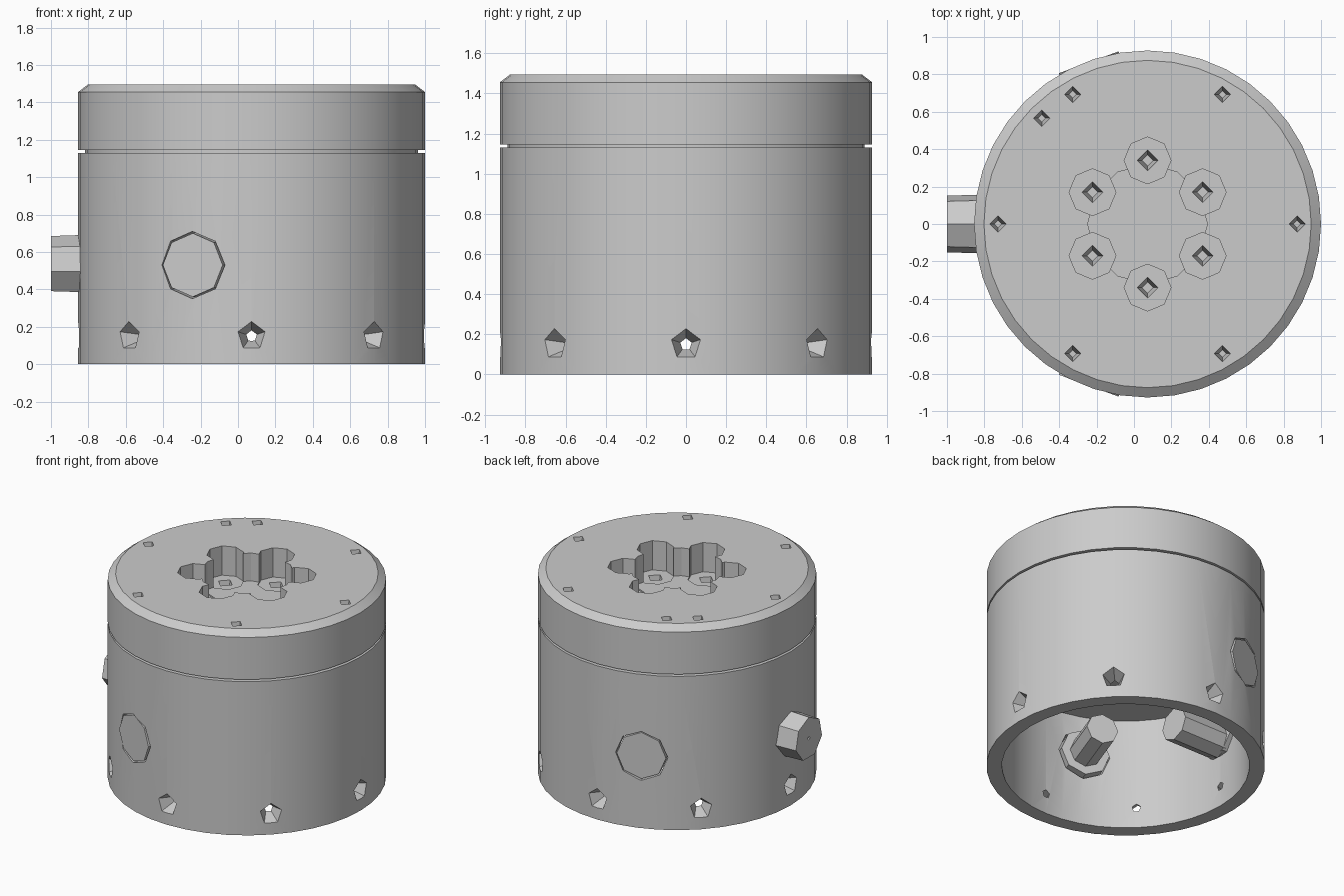
import bpy, bmesh, math
from mathutils import Vector, Matrix

if "Cube" in bpy.data.objects:
    bpy.data.objects.remove(bpy.data.objects["Cube"], do_unlink=True)

CX = 0.0725   # body axis, offset because of the side peg
R = 0.9275    # outer radius
INNER = 0.825
CEILING = 0.82
PORT_Z = 0.53

grey = bpy.data.materials.new("plain grey")
grey.use_nodes = True
grey.diffuse_color = (0.6, 0.6, 0.6, 1)
grey.node_tree.nodes["Principled BSDF"].inputs["Base Color"].default_value = (0.6, 0.6, 0.6, 1)


def make_object(name, bm):
    bmesh.ops.recalc_face_normals(bm, faces=bm.faces)
    mesh = bpy.data.meshes.new(name)
    bm.to_mesh(mesh)
    bm.free()
    mesh.materials.append(grey)
    obj = bpy.data.objects.new(name, mesh)
    bpy.context.collection.objects.link(obj)
    return obj


def add_cone(bm, start, end, r1, r2, sides):
    """Capped cone or prism between two points."""
    start, end = Vector(start), Vector(end)
    axis = end - start
    turn = axis.to_track_quat('Z', 'Y').to_matrix().to_4x4()
    bmesh.ops.create_cone(bm, cap_ends=True, segments=sides, radius1=r1, radius2=r2,
                          depth=axis.length,
                          matrix=Matrix.Translation((start + end) / 2) @ turn)


def polar(angle, radius, z):
    a = math.radians(angle)
    return CX + radius * math.cos(a), radius * math.sin(a), z


def lathe(name, profile, steps):
    bm = bmesh.new()
    verts = [bm.verts.new((CX + r, 0, z)) for r, z in profile]
    edges = [bm.edges.new(pair) for pair in zip(verts, verts[1:])]
    bmesh.ops.spin(bm, geom=verts + edges, cent=(CX, 0, 0), axis=(0, 0, 1),
                   angle=math.tau, steps=steps, use_merge=True)
    bmesh.ops.remove_doubles(bm, verts=bm.verts, dist=1e-5)
    return make_object(name, bm)


def cut(target, bm):
    cutter = make_object("cutter", bm)
    cutter.hide_render = True
    mod = target.modifiers.new("cut", 'BOOLEAN')
    mod.operation, mod.solver, mod.object = 'DIFFERENCE', 'EXACT', cutter
    bpy.context.view_layer.objects.active = target
    bpy.ops.object.modifier_apply(modifier=mod.name)
    bpy.data.objects.remove(cutter, do_unlink=True)


def smooth(obj):
    bpy.ops.object.select_all(action='DESELECT')
    obj.select_set(True)
    bpy.context.view_layer.objects.active = obj
    bpy.ops.object.shade_smooth_by_angle(angle=math.radians(25))


# Hollow housing with lid, seam groove and chamfered top edge
housing = lathe("housing", [
    (0, CEILING), (INNER, CEILING), (INNER, 0), (R, 0), (R, 1.13), (0.89, 1.13),
    (0.89, 1.145), (R, 1.145), (R, 1.455), (0.875, 1.495), (0, 1.495)], 40)

# Central pocket in the lid
bm = bmesh.new()
add_cone(bm, (CX, 0, 1.29), (CX, 0, 1.6), 0.32, 0.32, 12)
cut(housing, bm)

# Six round lobes around the pocket, then their tapered screw holes
for r1, r2, low, high, sides in ((0.125, 0.125, 1.28, 1.6, 8), (0.03, 0.06, 1.16, 1.3, 4)):
    bm = bmesh.new()
    for i in range(6):
        a = 30 + i * 60
        add_cone(bm, polar(a, 0.34, low), polar(a, 0.34, high), r1, r2, sides)
    cut(housing, bm)

# Small holes near the rim of the lid
bm = bmesh.new()
for a in (0, 60, 120, 135, 180, 240, 300):
    add_cone(bm, polar(a, 0.8, 1.35), polar(a, 0.8, 1.6), 0.02, 0.06, 4)
cut(housing, bm)

# Tapered screw holes through the lower wall
bm = bmesh.new()
for i in range(8):
    add_cone(bm, polar(i * 45, 0.78, 0.15), polar(i * 45, 1.0, 0.15), 0.01, 0.112, 5)
cut(housing, bm)

# Openings for the two side plugs
PLUGS = {"back_plug": 110, "front_plug": 250}
bm = bmesh.new()
for a in PLUGS.values():
    add_cone(bm, polar(a, 0.6, PORT_Z), polar(a, 1.1, PORT_Z), 0.18, 0.18, 8)
cut(housing, bm)
smooth(housing)

# Plugs nearly flush with the outer wall, each with a thinner shaft inside
for name, a in PLUGS.items():
    bm = bmesh.new()
    add_cone(bm, polar(a, 0.78, PORT_Z), polar(a, 0.92, PORT_Z), 0.17, 0.17, 8)
    add_cone(bm, polar(a, 0.45, PORT_Z), polar(a, 0.79, PORT_Z), 0.11, 0.11, 8)
    make_object(name, bm)

# Side peg through the wall with a pin hole in its end
bm = bmesh.new()
add_cone(bm, polar(180, 0.78, PORT_Z), (-1, 0, PORT_Z), 0.165, 0.155, 7)
peg = make_object("side_peg", bm)
bm = bmesh.new()
add_cone(bm, (-1.05, 0, PORT_Z), (-0.9, 0, PORT_Z), 0.012, 0.012, 6)
cut(peg, bm)

# Inner shaft of the side peg
bm = bmesh.new()
add_cone(bm, polar(180, 0.42, PORT_Z - 0.05), polar(180, 0.8, PORT_Z - 0.05), 0.12, 0.12, 8)
make_object("side_peg_shaft", bm)
